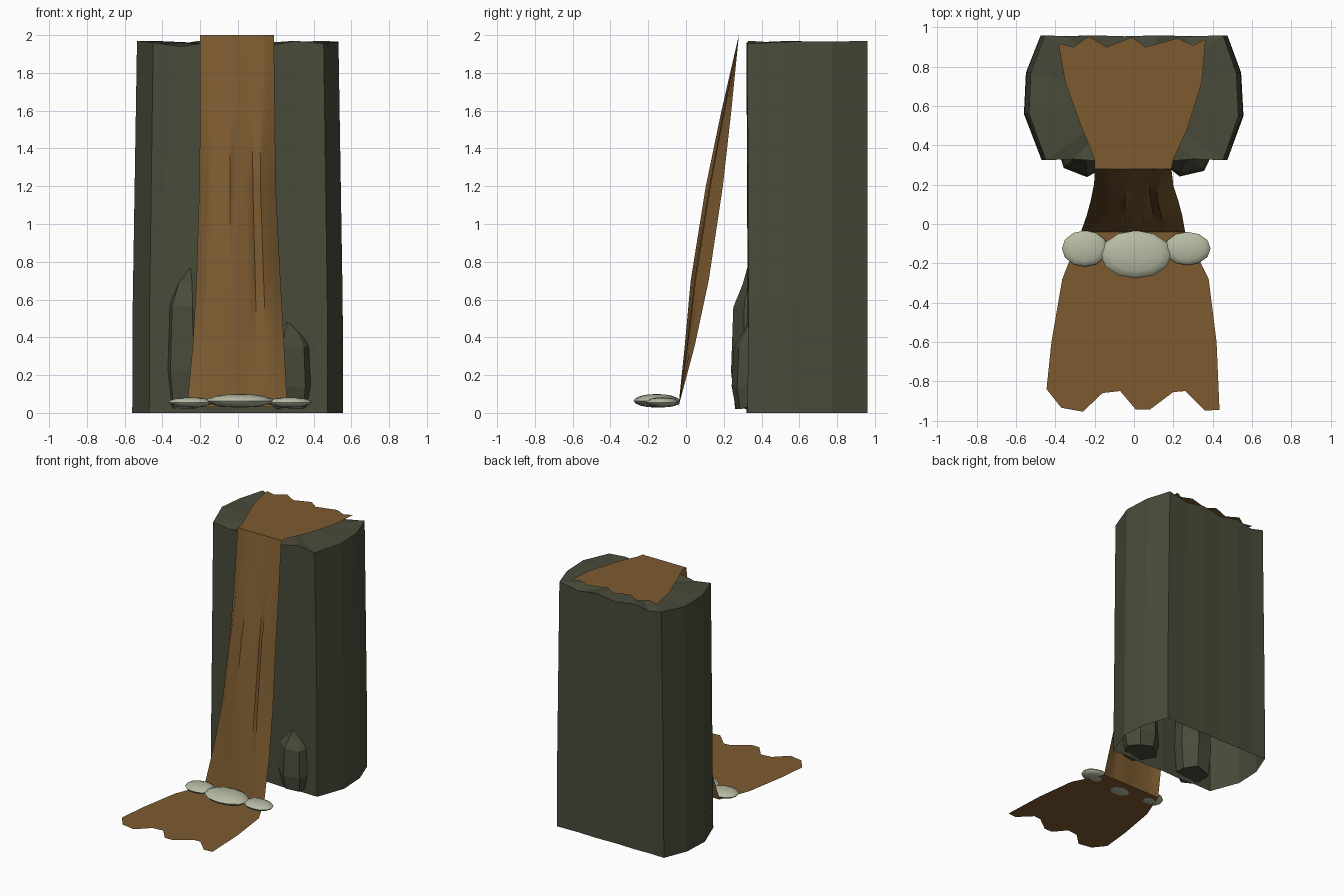
import bpy, bmesh, math

if "Cube" in bpy.data.objects:
    bpy.data.objects.remove(bpy.data.objects["Cube"])


def material(name, rgb):
    m = bpy.data.materials.new(name)
    m.diffuse_color = (*rgb, 1)
    m.use_nodes = True
    m.node_tree.nodes["Principled BSDF"].inputs["Base Color"].default_value = m.diffuse_color
    return m


STONE = material("dark mossy stone", (0.066, 0.070, 0.042))
WATER = material("muddy brown water", (0.205, 0.105, 0.030))
FOAM = material("pale foam", (0.47, 0.50, 0.37))


def finish(name, bm, mat, smooth=None, recalc=True):
    if recalc:
        bmesh.ops.recalc_face_normals(bm, faces=bm.faces[:])
    me = bpy.data.meshes.new(name)
    bm.to_mesh(me)
    bm.free()
    me.materials.append(mat)
    ob = bpy.data.objects.new(name, me)
    bpy.context.collection.objects.link(ob)
    if smooth is not None:
        bpy.ops.object.select_all(action='DESELECT')
        bpy.context.view_layer.objects.active = ob
        ob.select_set(True)
        bpy.ops.object.shade_smooth_by_angle(angle=math.radians(smooth))
    return ob


def loft(bm, rows, closed=True):
    """Skin rows of points with quads and return the vertex rows."""
    vr = [[bm.verts.new(p) for p in r] for r in rows]
    n = len(rows[0])
    for a, b in zip(vr, vr[1:]):
        for i in range(n if closed else n - 1):
            j = (i + 1) % n
            bm.faces.new((a[i], a[j], b[j], b[i]))
    return vr


# cliff: faceted column, open underneath, with an uneven top rim (x, y, rim height)
rim = [(-.47, .325, 1.96), (-.32, .33, 1.94), (-.18, .32, 1.96), (0, .33, 1.95),
       (.18, .32, 1.945), (.32, .33, 1.97), (.475, .325, 1.955),
       (.557, .55, 1.965), (.545, .77, 1.965), (.475, .96, 1.97),
       (.3, .955, 1.94), (.13, .96, 1.965), (-.05, .955, 1.94), (-.22, .96, 1.97),
       (-.36, .955, 1.945), (-.475, .96, 1.97), (-.55, .77, 1.96), (-.56, .56, 1.97)]
bm = bmesh.new()
rows = []
for level, sx in ((0, 1), (.3, .995), (1, .955)):
    rows.append([(x * sx, y + (.006 * (-1) ** i if level == .3 and .4 < abs(y - .64) + .09
                               and y < .9 else 0), h * level)
                 for i, (x, y, h) in enumerate(rim)])
top = loft(bm, rows)[-1]
mid = bm.verts.new((0, .64, 1.95))
for a, b in zip(top, top[1:] + top[:1]):
    bm.faces.new((a, b, mid))
bmesh.ops.triangulate(bm, faces=[f for f in bm.faces if len(f.verts) == 4])
finish("cliff", bm, STONE)


# boulders leaning on the cliff foot
def boulder(name, cx, cy, height, turn):
    bm = bmesh.new()
    rows = []
    for z, r in ((.03, .125), (.3 * height, .147), (.74 * height, .135), (.9 * height, .085)):
        rows.append([(cx + r * math.cos(turn + i * math.tau / 7),
                      cy + r * math.sin(turn + i * math.tau / 7),
                      z + .02 * math.sin(i * 2.4)) for i in range(7)])
    vr = loft(bm, rows)
    bm.faces.new(vr[0])
    tip = bm.verts.new((cx, cy - .06, height))
    for i in range(7):
        bm.faces.new((vr[-1][i], vr[-1][(i + 1) % 7], tip))
    finish(name, bm, STONE)


boulder("boulder_left", -.25, .385, .77, .3)
boulder("boulder_right", .265, .385, .48, .9)


# flat water sheets with ragged far ends
def sheet(name, outline, z):
    bm = bmesh.new()
    f = bm.faces.new([bm.verts.new((x, y, z)) for x, y in outline])
    f.normal_update()
    if f.normal.z < 0:
        f.normal_flip()
    bmesh.ops.triangulate(bm, faces=[f])
    finish(name, bm, WATER, recalc=False)


sheet("upper_stream", [(-.2, .28), (-.2, .33), (-.27, .5), (-.35, .72), (-.385, .92),
                       (-.31, .90), (-.23, .955), (-.14, .90), (-.01, .95), (.06, .90),
                       (.22, .945), (.3, .91), (.365, .94), (.345, .72), (.27, .48),
                       (.2, .33), (.19, .28)], 2.0)
sheet("lower_pool", [(-.27, -.04), (-.365, -.28), (-.42, -.6), (-.445, -.84), (-.37, -.935),
                     (-.26, -.955), (-.16, -.86), (-.07, -.85), (.01, -.945), (.08, -.945),
                     (.2, -.855), (.26, -.85), (.36, -.95), (.435, -.945), (.42, -.6),
                     (.38, -.28), (.26, -.04)], .032)

# waterfall: folded sheet; each row is (z, left x, right x, front y, fold depth)
folds = [1, .5, .2, .3, .05, .35, .25, .6, .3, .6, 1]
levels = [(2, -.2, .19, .28, 0), (1.6, -.2, .195, .185, .055), (1.2, -.205, .2, .1, .095),
          (.7, -.22, .225, .02, .1), (.35, -.24, .245, -.01, .055), (.032, -.27, .26, -.04, 0)]
bm = bmesh.new()
loft(bm, [[(l + (r - l) * i / 10, y + d * f, z) for i, f in enumerate(folds)]
          for z, l, r, y, d in reversed(levels)], closed=False)
finish("waterfall", bm, WATER, smooth=50, recalc=False)

# foam mounds where the fall lands
for name, pos, size in (("foam_middle", (.01, -.155, .064), (.18, .122, .036)),
                        ("foam_left", (-.25, -.125, .056), (.117, .092, .027)),
                        ("foam_right", (.272, -.125, .056), (.118, .085, .027))):
    bm = bmesh.new()
    bmesh.ops.create_uvsphere(bm, u_segments=12, v_segments=8, radius=1)
    bmesh.ops.scale(bm, vec=size, verts=bm.verts[:])
    bmesh.ops.translate(bm, vec=pos, verts=bm.verts[:])
    finish(name, bm, FOAM, smooth=60)
